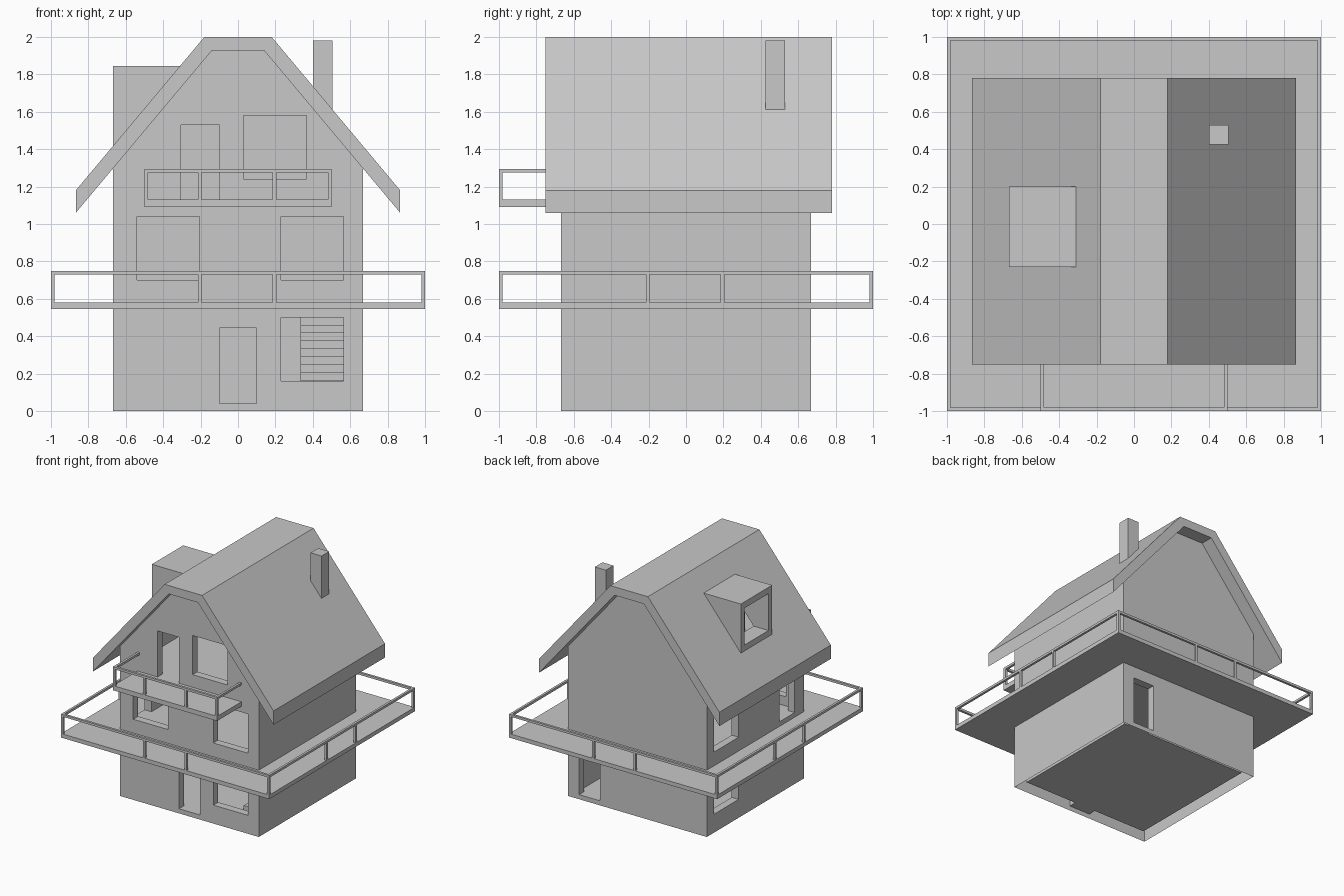
import bpy, bmesh

if "Cube" in bpy.data.objects:
    bpy.data.objects.remove(bpy.data.objects["Cube"], do_unlink=True)

grey = bpy.data.materials.new("plain grey")
grey.use_nodes = True
grey.diffuse_color = (0.58, 0.58, 0.58, 1)
grey.node_tree.nodes["Principled BSDF"].inputs["Base Color"].default_value = (0.58, 0.58, 0.58, 1)


def finish(name, bm):
    bmesh.ops.recalc_face_normals(bm, faces=bm.faces)
    mesh = bpy.data.meshes.new(name)
    bm.to_mesh(mesh)
    bm.free()
    mesh.materials.append(grey)
    obj = bpy.data.objects.new(name, mesh)
    bpy.context.collection.objects.link(obj)
    return obj


def add_box(bm, x, y, z):
    verts = bmesh.ops.create_cube(bm, size=1)["verts"]
    for v in verts:
        for i, (a, b) in enumerate((x, y, z)):
            v.co[i] = (a + b) / 2 + v.co[i] * (b - a)


def boxes(name, *spans):
    bm = bmesh.new()
    for s in spans:
        add_box(bm, *s)
    return finish(name, bm)


def extrude_y(name, profile, y0, y1):
    bm = bmesh.new()
    face = bm.faces.new([bm.verts.new((x, y0, z)) for x, z in profile])
    ext = bmesh.ops.extrude_face_region(bm, geom=[face])["geom"]
    for v in ext:
        if isinstance(v, bmesh.types.BMVert):
            v.co.y = y1
    return finish(name, bm)


def mirrored(points):
    return points + [(-x, z) for x, z in reversed(points)]


def cut(obj, spans):
    # Subtract each box in turn, then bake the result into the mesh
    for s in spans:
        cutter = boxes("cutter", s)
        cutter.hide_render = True
        mod = obj.modifiers.new("cut", 'BOOLEAN')
        mod.operation, mod.solver, mod.object = 'DIFFERENCE', 'EXACT', cutter
        bpy.context.view_layer.update()
        deps = bpy.context.evaluated_depsgraph_get()
        mesh = bpy.data.meshes.new_from_object(obj.evaluated_get(deps))
        obj.modifiers.clear()
        obj.data = mesh
        bpy.data.objects.remove(cutter, do_unlink=True)


W, T = 0.667, 0.067       # half width of the house, wall thickness
IN = W - T
FRONT, BACK, LEFT = (-0.72, -0.55), (0.55, 0.72), (-0.72, -0.55)

# House walls, hollow on three floors
house = extrude_y("house_walls", mirrored([(W, 0), (W, 1.31), (0.14, 1.94)]), -W, W)
room = (-IN, IN)
cut(house, [
    (room, room, (0.04, 0.53)), (room, room, (0.62, 1.07)), (room, room, (1.13, 2.1)),
    # front doors and windows
    ((-0.1, 0.1), FRONT, (0.04, 0.445)), ((0.23, 0.565), FRONT, (0.16, 0.5)),
    ((-0.54, -0.205), FRONT, (0.7, 1.04)), ((0.23, 0.565), FRONT, (0.7, 1.04)),
    ((-0.305, -0.1), FRONT, (1.13, 1.53)), ((0.03, 0.365), FRONT, (1.24, 1.58)),
    # back door and side openings
    ((0.36, 0.56), BACK, (0.04, 0.445)),
    (LEFT, (0.23, 0.565), (0.16, 0.5)), (LEFT, (0.23, 0.565), (0.7, 1.04)),
    (LEFT, (-0.54, -0.33), (0.62, 1.02)),
])
# Open underside, leaving the raised floor visible
bm = bmesh.new()
bm.from_mesh(house.data)
under = [f for f in bm.faces if all(v.co.z < 0.001 for v in f.verts)]
bmesh.ops.delete(bm, geom=under, context='FACES')
bm.to_mesh(house.data)
bm.free()

# Roof with flat ridge
outer = mirrored([(0.867, 1.18), (0.18, 2.0)])
inner = mirrored([(0.867, 1.06), (0.14, 1.927)])
roof = extrude_y("roof", outer + inner[::-1], -0.75, 0.78)
dormer_hole = ((-0.72, -0.33), (-0.18, 0.15), (1.47, 1.79))
cut(roof, [dormer_hole])

# Dormer, its lower edge following the roof slope
dormer = extrude_y("dormer", [(-W, 1.38), (-W, 1.845), (-0.305, 1.845), (-0.305, 1.81)], -0.23, 0.2)
cut(dormer, [dormer_hole])

boxes("chimney", ((0.4, 0.505), (0.425, 0.53), (1.59, 1.98)))

# Decks and their railings
P = 0.02
boxes("wide_deck", ((-1, 1), (-1, 1), (0.545, 0.58)))
boxes("balcony_deck", ((-0.5, 0.5), (-1, -0.64), (1.09, 1.13)))


def railing(name, half, y_back, z0, z1, sides_only_front):
    bm = bmesh.new()
    top = (z1 - P, z1)
    near = (-1, -1 + P)
    add_box(bm, (-half, half), near, top)
    posts = (-half + P / 2, -0.205, 0.195, half - P / 2)
    for x in posts:
        add_box(bm, (x - P / 2, x + P / 2), near, (z0, z1 - P))
    for s in (-1, 1):
        edge = sorted((s * half, s * (half - P)))
        add_box(bm, edge, (-1 + P, y_back), top)
        if not sides_only_front:
            for y in posts[1:]:
                add_box(bm, edge, (y - P / 2, y + P / 2), (z0, z1 - P))
    if not sides_only_front:
        add_box(bm, (-half + P, half - P), (1 - P, 1), top)
        for x in posts[1:3]:
            add_box(bm, (x - P / 2, x + P / 2), (1 - P, 1), (z0, z1 - P))
    finish(name, bm)


railing("wide_deck_railing", 1, 1, 0.58, 0.75, False)
railing("balcony_railing", 0.5, -0.64, 1.13, 1.295, True)

# Indoor stairs rising toward the back
bm = bmesh.new()
for i in range(11):
    add_box(bm, (0.335, IN), (-0.4 + i * 0.06, -0.34 + i * 0.06), (0.04, 0.083 + i * 0.042))
finish("indoor_stairs", bm)
